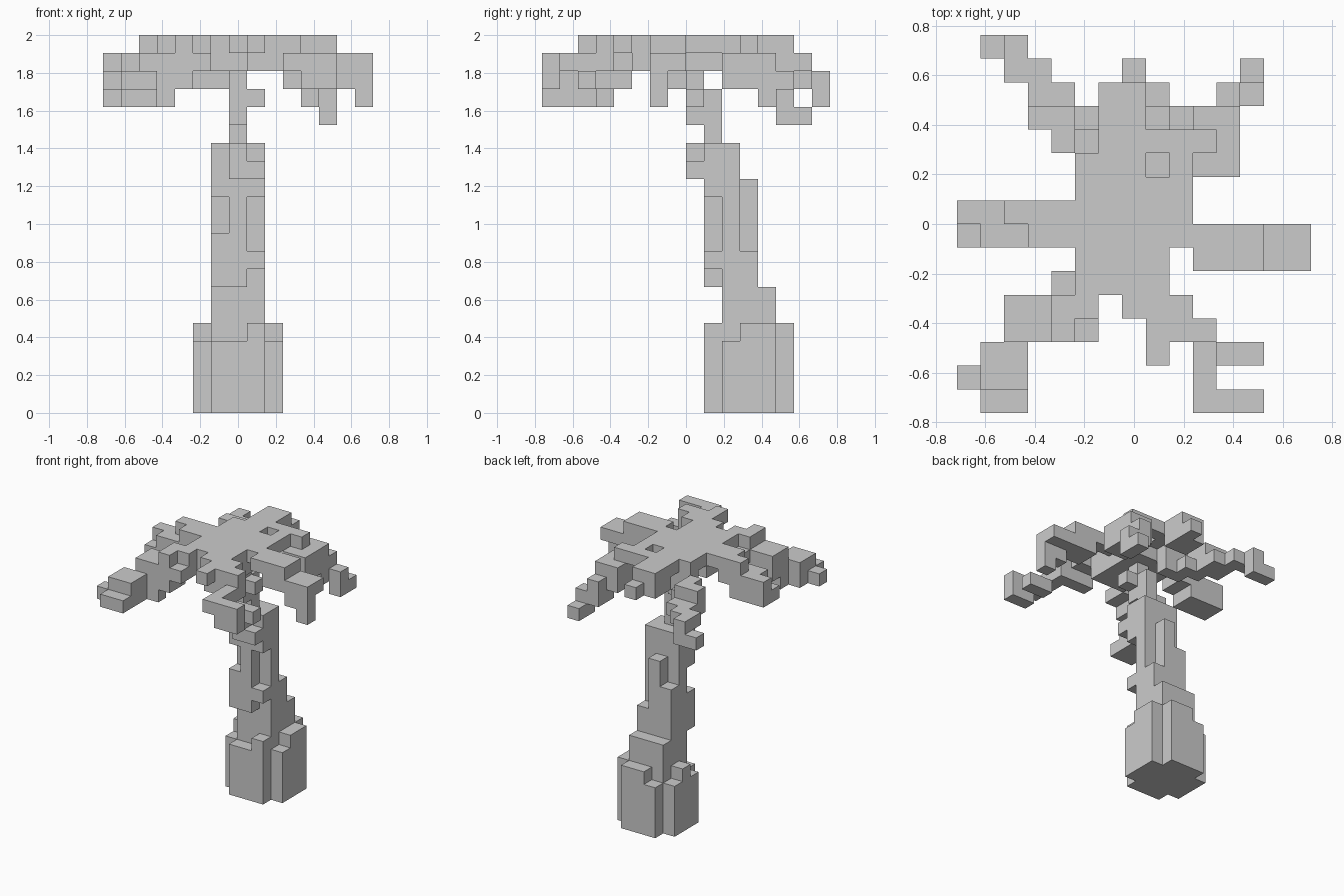
import bpy
import bmesh
from mathutils import Vector

default_cube = bpy.data.objects.get("Cube")
if default_cube:
    bpy.data.objects.remove(default_cube, do_unlink=True)

UNIT = 2 / 21                      # edge of one block
CENTRE = Vector((7.5, 8, 0))       # middle of the block grid

grey = bpy.data.materials.new("plain_grey")
grey.use_nodes = True
tone = (0.6, 0.6, 0.6, 1)
grey.diffuse_color = tone
grey.node_tree.nodes["Principled BSDF"].inputs["Base Color"].default_value = tone


def fill(part, x, y, z, wide=1, deep=1, high=1):
    """Add a box of blocks to a part."""
    for i in range(x, x + wide):
        for j in range(y, y + deep):
            part.update((i, j, k) for k in range(z, z + high))


def build(name, part):
    """Skin the outside of a set of blocks and merge the flat faces."""
    bm = bmesh.new()
    for cell in part:
        for axis in range(3):
            for side in (-1, 1):
                step = [0, 0, 0]
                step[axis] = side
                if tuple(c + s for c, s in zip(cell, step)) in part:
                    continue
                u, v = Vector(), Vector()
                u[(axis + 1) % 3] = v[(axis + 2) % 3] = 0.5
                mid = Vector(cell) + Vector((0.5, 0.5, 0.5)) + Vector(step) / 2 - CENTRE
                ring = [mid - u - v, mid + u - v, mid + u + v, mid - u + v]
                bm.faces.new([bm.verts.new(p * UNIT) for p in ring[::side]])
    bmesh.ops.remove_doubles(bm, verts=bm.verts, dist=UNIT / 100)
    bmesh.ops.dissolve_limit(bm, angle_limit=0.01, verts=bm.verts, edges=bm.edges)
    mesh = bpy.data.meshes.new(name)
    bm.to_mesh(mesh)
    bm.free()
    mesh.materials.append(grey)
    bpy.context.collection.objects.link(bpy.data.objects.new(name, mesh))


# Flared foot with clipped corners
foot = set()
fill(foot, 6, 10, 0, wide=3, deep=3, high=5)
fill(foot, 6, 9, 0, wide=2, high=4)
fill(foot, 8, 9, 0, high=5)
fill(foot, 9, 10, 0, high=4)
fill(foot, 9, 11, 0, deep=2, high=5)
fill(foot, 5, 10, 0, deep=3, high=4)
fill(foot, 5, 11, 4)
fill(foot, 7, 13, 0, wide=2, high=5)
fill(foot, 6, 13, 0, high=4)
build("trunk_foot", foot)

# Leaning trunk with notched bark
trunk = set()
fill(trunk, 6, 10, 5, wide=3, high=10)
fill(trunk, 6, 11, 5, wide=3, high=4)
fill(trunk, 7, 11, 9, high=4)
fill(trunk, 6, 11, 9, high=2)
fill(trunk, 6, 12, 5, wide=3, high=2)
fill(trunk, 6, 9, 7, high=3)
fill(trunk, 7, 9, 7, high=5)
fill(trunk, 8, 9, 8)
fill(trunk, 6, 9, 12, wide=3, high=3)
fill(trunk, 7, 8, 13, high=2)
fill(trunk, 8, 8, 13)
build("trunk", trunk)

# Thin neck below the crown
neck = set()
fill(neck, 7, 9, 15, high=3)
fill(neck, 7, 8, 16, high=3)
fill(neck, 8, 8, 17)
build("trunk_neck", neck)

# Flat crown, drawn as a plan from back to front
PLAN = """
......##.......
......##.......
......#####....
.....###.#.....
.....#####.....
..########.....
...##########..
.....####.###..
.....####......
....##.###.....
....#...###....
........#......
""".split()
crown = set()
for row, line in enumerate(PLAN):
    for i, mark in enumerate(line):
        if mark == "#":
            fill(crown, i, 13 - row, 20)
fill(crown, 6, 5, 19, wide=3, deep=5)
fill(crown, 5, 7, 19, deep=2)
build("crown", crown)

# Back frond
frond = set()
fill(frond, 6, 12, 19, wide=2, deep=2)
fill(frond, 7, 14, 19)
build("back_frond", frond)

# Back left frond
frond = set()
fill(frond, 10, 10, 18, wide=2, deep=3, high=2)
fill(frond, 11, 12, 17)
fill(frond, 11, 13, 17, high=2)
fill(frond, 12, 13, 16, high=2)
fill(frond, 12, 14, 16)
build("back_left_frond", frond)

# Back right frond
frond = set()
fill(frond, 5, 11, 18)
fill(frond, 5, 10, 18, wide=2, high=2)
fill(frond, 4, 11, 18, deep=2, high=2)
fill(frond, 3, 12, 18, high=2)
fill(frond, 3, 13, 18, wide=2)
fill(frond, 2, 14, 18, wide=2)
fill(frond, 2, 15, 17, high=2)
fill(frond, 1, 15, 17)
build("back_right_frond", frond)

# Left frond
frond = set()
fill(frond, 11, 6, 19, wide=4, deep=2)
fill(frond, 13, 6, 18, wide=2)
fill(frond, 14, 6, 17)
build("left_frond", frond)

# Right frond
frond = set()
fill(frond, 1, 7, 19, wide=3, deep=2)
fill(frond, 0, 8, 19)
fill(frond, 0, 7, 18, wide=3, deep=2)
build("right_frond", frond)

# Front left frond
frond = set()
fill(frond, 10, 1, 19, deep=3)
fill(frond, 8, 3, 19, wide=2)
fill(frond, 11, 2, 18, wide=2)
fill(frond, 10, 0, 19)
fill(frond, 11, 0, 18, wide=2, high=2)
build("front_left_frond", frond)

# Front right frond
frond = set()
fill(frond, 4, 3, 19, wide=2, deep=2)
fill(frond, 4, 5, 19)
fill(frond, 2, 3, 18, wide=3, deep=2, high=2)
fill(frond, 2, 3, 17, wide=2)
fill(frond, 1, 1, 17, wide=2, deep=2, high=2)
fill(frond, 1, 0, 17, wide=2)
fill(frond, 0, 1, 17)
build("front_right_frond", frond)
